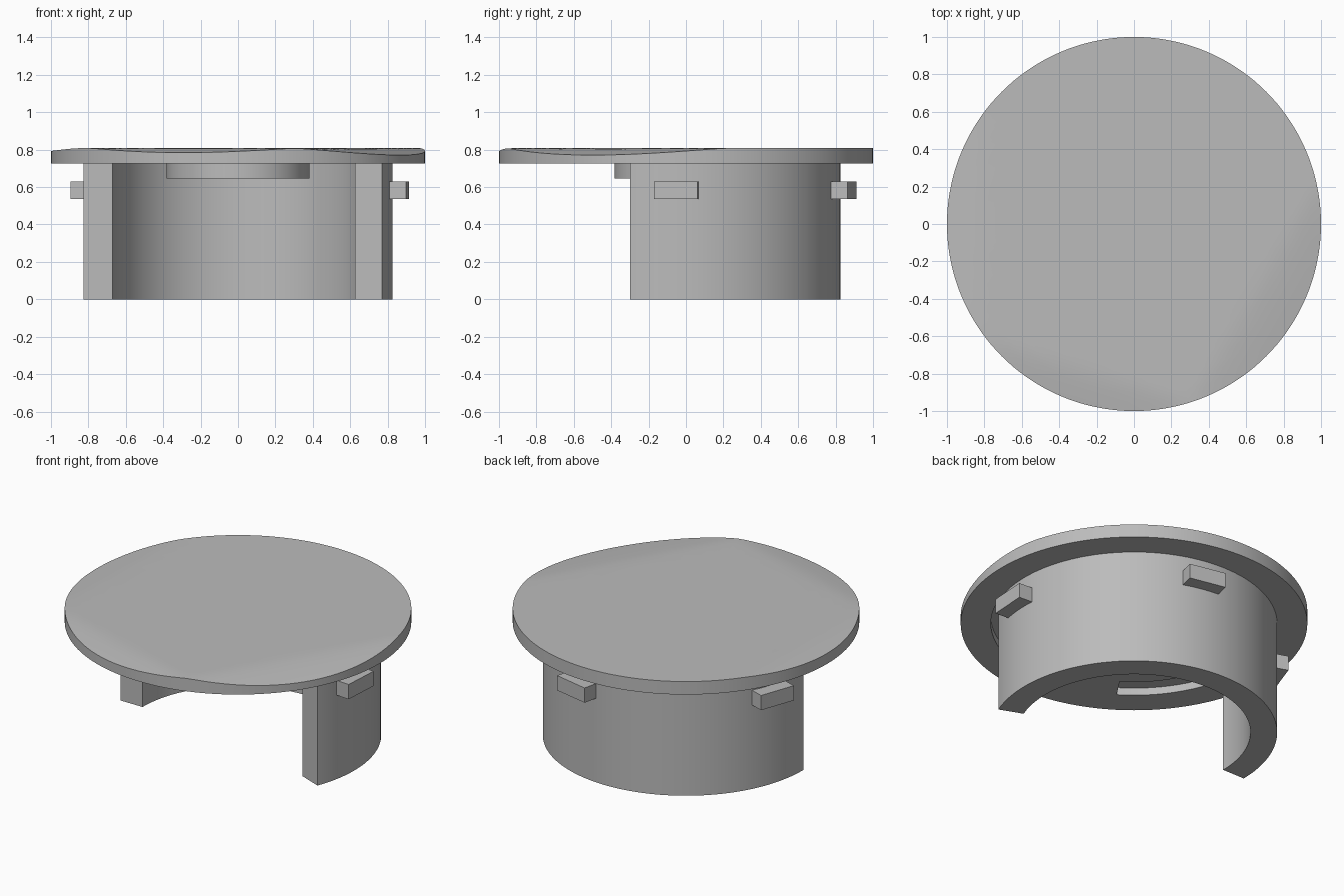
import bpy, bmesh, math
from mathutils import Matrix

if "Cube" in bpy.data.objects:
    bpy.data.objects.remove(bpy.data.objects["Cube"])

grey = bpy.data.materials.new("grey_plastic")
grey.diffuse_color = (0.5, 0.5, 0.5, 1)
grey.use_nodes = True
grey.node_tree.nodes["Principled BSDF"].inputs["Base Color"].default_value = grey.diffuse_color


def finish(name, bm, smooth=True):
    bmesh.ops.recalc_face_normals(bm, faces=bm.faces)
    me = bpy.data.meshes.new(name)
    bm.to_mesh(me)
    bm.free()
    ob = bpy.data.objects.new(name, me)
    bpy.context.collection.objects.link(ob)
    me.materials.append(grey)
    if smooth:
        bpy.ops.object.select_all(action='DESELECT')
        bpy.context.view_layer.objects.active = ob
        ob.select_set(True)
        bpy.ops.object.shade_smooth_by_angle(angle=math.radians(30))
    return ob


def arc_wall(name, r0, r1, z0, z1, a0, a1):
    """Ring sector with rectangular section, angles in degrees."""
    bm = bmesh.new()
    n = max(8, int((a1 - a0) / 2.5))
    rows = []
    for i in range(n + 1):
        a = math.radians(a0 + (a1 - a0) * i / n)
        c, s = math.cos(a), math.sin(a)
        rows.append([bm.verts.new((r * c, r * s, z))
                     for r, z in ((r0, z0), (r1, z0), (r1, z1), (r0, z1))])
    for p, q in zip(rows, rows[1:]):
        for k in range(4):
            bm.faces.new((p[k], p[(k + 1) % 4], q[(k + 1) % 4], q[k]))
    bm.faces.new(rows[0])
    bm.faces.new(rows[-1])
    return finish(name, bm)


# Cap: flat disc whose top falls off gently beyond three chords
DIPS = ((-30, 0.73, 0.037), (-107, 0.81, 0.024), (178, 0.83, 0.016))


def top_z(x, y):
    z = 0.808
    for ang, chord, drop in DIPS:
        a = math.radians(ang)
        d = x * math.cos(a) + y * math.sin(a)
        z -= drop * max(0.0, (d - chord) / (1 - chord)) ** 1.3
    return z


bm = bmesh.new()
N = 144
radii = [0.25, 0.5, 0.65, 0.73, 0.79, 0.85, 0.9, 0.95, 1.0]
rings = []
for r in radii:
    ring = []
    for i in range(N):
        a = 2 * math.pi * i / N
        x, y = r * math.cos(a), r * math.sin(a)
        ring.append(bm.verts.new((x, y, top_z(x, y))))
    rings.append(ring)
rings.append([bm.verts.new((v.co.x, v.co.y, 0.725)) for v in rings[-1]])
for p, q in zip(rings, rings[1:]):
    for i in range(N):
        j = (i + 1) % N
        bm.faces.new((p[i], q[i], q[j], p[j]))
bm.faces.new(rings[0])
bm.faces.new(rings[-1])
cap = finish("cap_disc", bm, False)

# Shallow grooves under the cap, continuing the line of the collar
for side, a0, a1 in (("left", 180, 237), ("right", 281.5, 338.7)):
    cutter = arc_wall("groove_cutter_" + side, 0.675, 0.826, 0.6, 0.772, a0, a1)
    cutter.hide_render = True
    cutter.hide_set(True)
    mod = cap.modifiers.new("groove_" + side, 'BOOLEAN')
    mod.operation = 'DIFFERENCE'
    mod.solver = 'EXACT'
    mod.object = cutter
bpy.ops.object.select_all(action='DESELECT')
bpy.context.view_layer.objects.active = cap
cap.select_set(True)
for m in list(cap.modifiers):
    bpy.ops.object.modifier_apply(modifier=m.name)
bpy.ops.object.shade_smooth_by_angle(angle=math.radians(30))

# Open collar below the cap
arc_wall("collar", 0.672, 0.826, 0.0, 0.725, -21.3, 180)

# Round boss in the middle of the underside
bm = bmesh.new()
bmesh.ops.create_cone(bm, cap_ends=True, segments=96, radius1=0.383, radius2=0.383,
                      depth=0.085, matrix=Matrix.Translation((0, 0, 0.6875)))
finish("centre_boss", bm)

# Three locking lugs around the collar
for i, ang in enumerate((-3.5, 78, 160.5)):
    bm = bmesh.new()
    bmesh.ops.create_cube(bm, size=1, matrix=Matrix.Rotation(math.radians(ang), 4, 'Z')
                          @ Matrix.Translation((0.8605, 0, 0.582))
                          @ Matrix.Diagonal((0.095, 0.232, 0.094, 1)))
    finish("locking_lug_%d" % (i + 1), bm, False)
